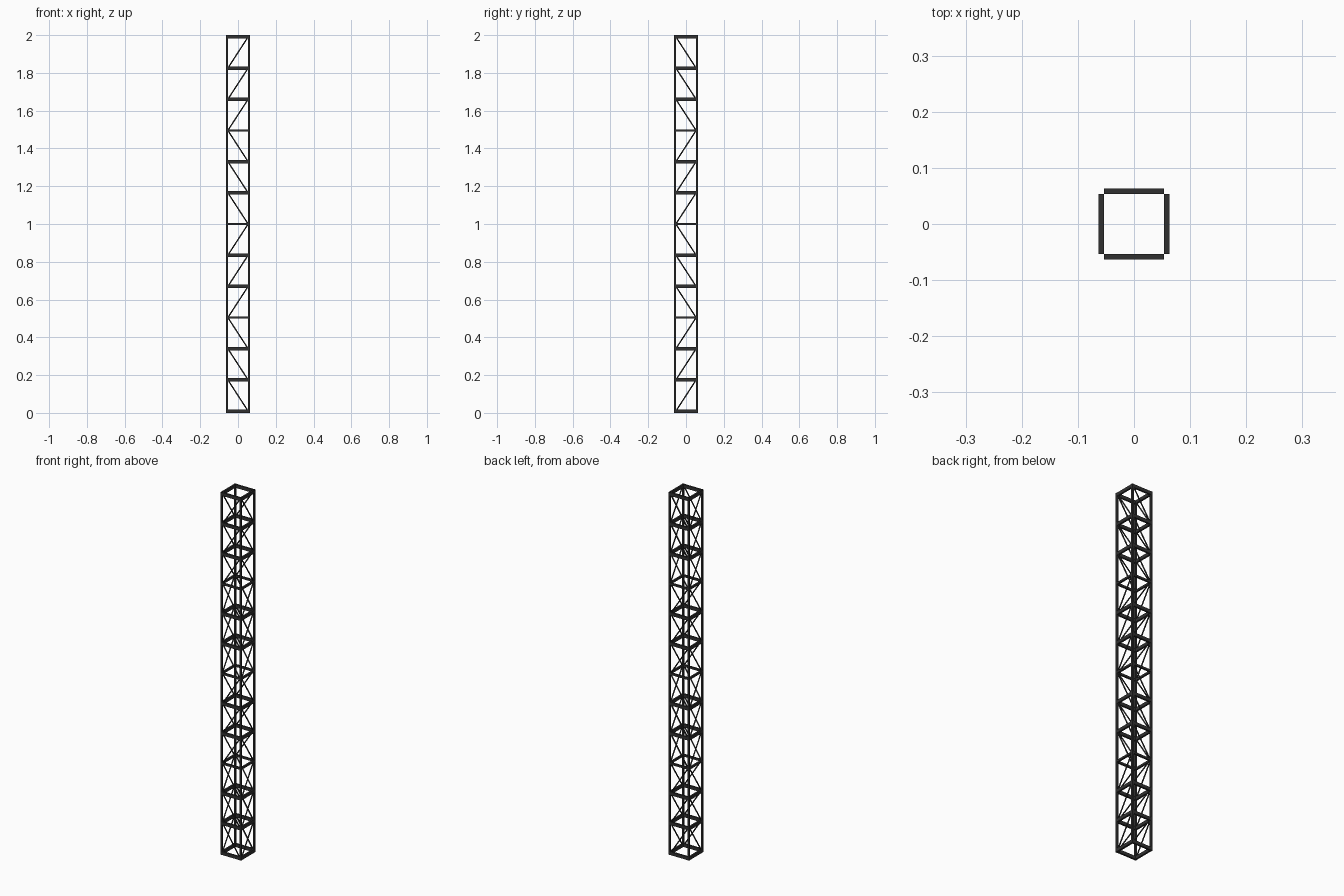
import bpy, bmesh
from math import pi
from mathutils import Vector, Matrix

if "Cube" in bpy.data.objects:
    bpy.data.objects.remove(bpy.data.objects["Cube"])

OUT, INN = 0.063, 0.0535          # outer and inner faces of the legs
MID, W = (OUT + INN) / 2, OUT - INN
BAYS, Z0, Z1 = 12, 0.0095, 1.9905
STEP = (Z1 - Z0) / BAYS

mat = bpy.data.materials.new("black_metal")
mat.diffuse_color = (0.03, 0.03, 0.03, 1)
mat.use_nodes = True
mat.node_tree.nodes["Principled BSDF"].inputs["Base Color"].default_value = mat.diffuse_color


def bar(bm, a, b, side, w, h, n=4):
    """Open-ended tube from a to b; side is the direction of its width."""
    a, b, side = Vector(a), Vector(b), Vector(side)
    up = (b - a).normalized().cross(side)
    if n == 4:
        ring = [side * (sx * w / 2) + up * (sy * h / 2)
                for sx, sy in ((-1, -1), (1, -1), (1, 1), (-1, 1))]
    else:
        ring = [Matrix.Rotation(2 * pi * i / n, 3, b - a) @ (side * w / 2) for i in range(n)]
    lo = [bm.verts.new(a + r) for r in ring]
    hi = [bm.verts.new(b + r) for r in ring]
    for i in range(n):
        j = (i + 1) % n
        bm.faces.new((lo[i], lo[j], hi[j], hi[i]))


def finish(bm, name):
    bmesh.ops.recalc_face_normals(bm, faces=bm.faces)
    me = bpy.data.meshes.new(name)
    bm.to_mesh(me)
    bm.free()
    me.materials.append(mat)
    bpy.context.collection.objects.link(bpy.data.objects.new(name, me))


# Four corner legs, open square tubes
bm = bmesh.new()
for x in (-MID, MID):
    for y in (-MID, MID):
        bar(bm, (x, y, 0), (x, y, 2), (1, 0, 0), W, W)
finish(bm, "corner_legs")

# Horizontal rungs, slimmer where the bracing changes direction
bm = bmesh.new()
for k in range(BAYS + 1):
    z = Z0 + k * STEP
    h = 0.011 if k in (3, 6, 9) else 0.018
    for s in (-MID, MID):
        bar(bm, (-INN, s, z), (INN, s, z), (0, 1, 0), W, h)
        bar(bm, (s, -INN, z), (s, INN, z), (1, 0, 0), W, h)
finish(bm, "rungs")

# Diagonal braces, flipping every three bays
bm = bmesh.new()
E = 0.051
for k in range(BAYS):
    lo, hi = Z0 + k * STEP + 0.004, Z0 + (k + 1) * STEP - 0.004
    d = E if (k // 3) % 2 == 0 else -E
    for s in (-MID, MID):
        bar(bm, (d, s, lo), (-d, s, hi), (0, 1, 0), 0.007, 0.007, 8)
        bar(bm, (s, -d, lo), (s, d, hi), (1, 0, 0), 0.007, 0.007, 8)
finish(bm, "diagonal_braces")
